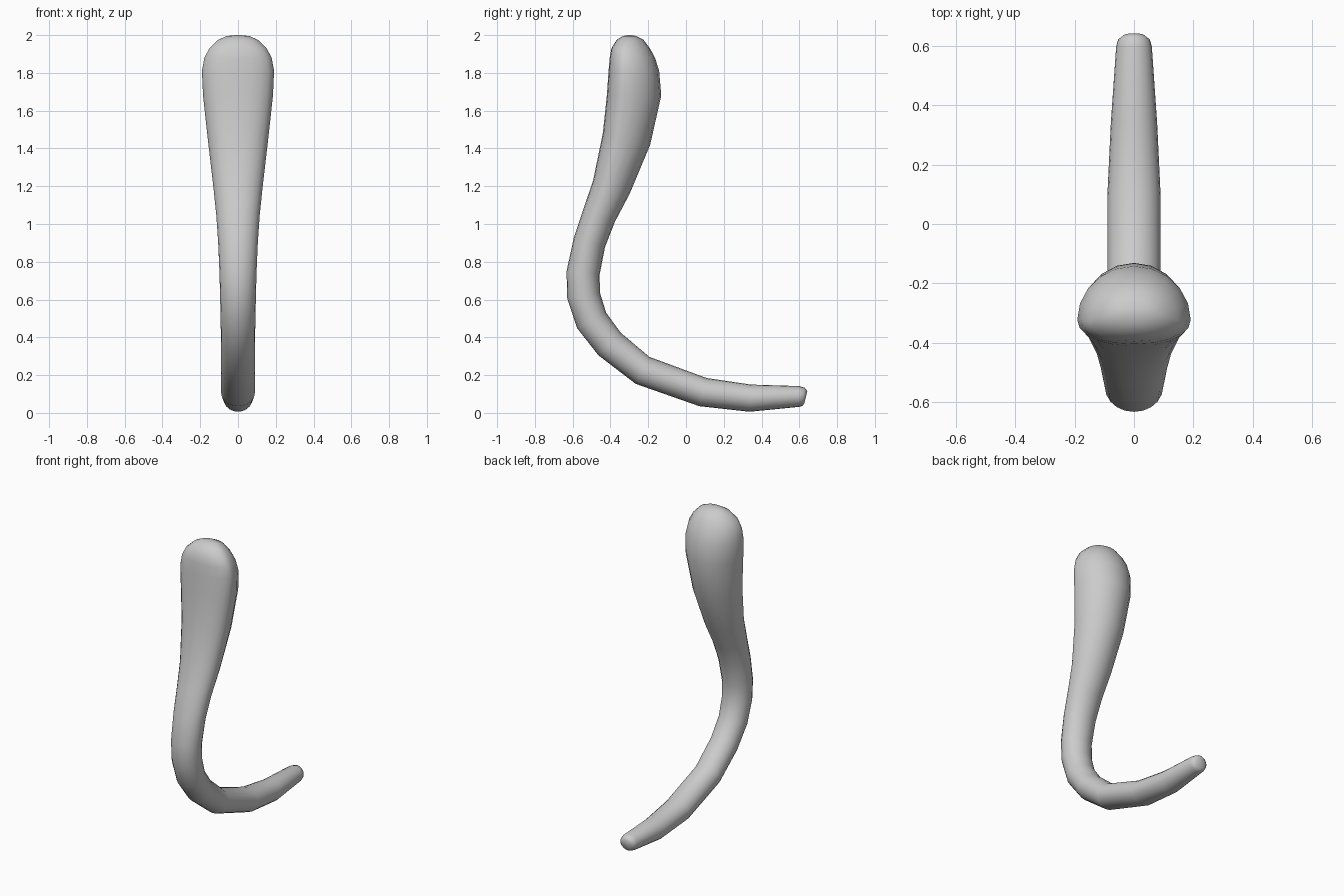
import bpy, bmesh
from math import cos, sin, pi, copysign
from mathutils import Vector

SIDES = 20

# Stations from lower tip to top: y, z, half depth, half width, flatness of front
STATIONS = [
    (0.634, 0.082, 0.034, 0.035, 0.0),
    (0.622, 0.085, 0.049, 0.053, 0.0),
    (0.598, 0.087, 0.055, 0.060, 0.0),
    (0.340, 0.078, 0.072, 0.078, 0.0),
    (0.090, 0.110, 0.077, 0.090, 0.0),
    (-0.230, 0.225, 0.080, 0.090, 0.0),
    (-0.405, 0.365, 0.084, 0.090, 0.0),
    (-0.500, 0.490, 0.087, 0.092, 0.0),
    (-0.542, 0.620, 0.088, 0.095, 0.0),
    (-0.545, 0.740, 0.088, 0.098, 0.1),
    (-0.512, 0.900, 0.086, 0.105, 0.2),
    (-0.460, 1.045, 0.090, 0.115, 0.3),
    (-0.395, 1.195, 0.103, 0.131, 0.5),
    (-0.315, 1.450, 0.129, 0.161, 0.8),
    (-0.275, 1.680, 0.144, 0.185, 1.0),
    (-0.276, 1.810, 0.134, 0.191, 1.0),
    (-0.284, 1.880, 0.120, 0.178, 1.0),
    (-0.293, 1.930, 0.102, 0.152, 0.9),
    (-0.296, 1.975, 0.071, 0.105, 0.6),
    (-0.300, 1.995, 0.035, 0.060, 0.2),
    (-0.300, 2.000, 0.008, 0.015, 0.0),
]


def section(h, w, flat):
    """Oval that turns into a D shape (flat front, round back)."""
    shift = -0.35 * h * flat
    for i in range(SIDES):
        a = 2 * pi * i / SIDES
        s = sin(a)
        if s >= 0:
            yield w * cos(a), shift + (h - shift) * s
        else:
            yield w * copysign(abs(cos(a)) ** (1 - 0.15 * flat), cos(a)), shift + (h + shift) * s


# Curved handle: lofted rings along the path
bm = bmesh.new()
rings = []
for k, (y, z, h, w, flat) in enumerate(STATIONS):
    a = STATIONS[max(k - 1, 0)]
    b = STATIONS[min(k + 1, len(STATIONS) - 1)]
    t = Vector((b[0] - a[0], b[1] - a[1])).normalized()
    if z > 1.65:
        t = Vector((0, 1))
    n = Vector((t.y, -t.x))
    rings.append([bm.verts.new((x, y + d * n.x, z + d * n.y))
                  for x, d in section(h, w, flat)])

for r0, r1 in zip(rings, rings[1:]):
    for i in range(SIDES):
        j = (i + 1) % SIDES
        bm.faces.new((r0[i], r0[j], r1[j], r1[i]))
bm.faces.new(rings[0])
bm.faces.new(rings[-1])
bmesh.ops.recalc_face_normals(bm, faces=bm.faces)
for f in bm.faces:
    f.smooth = True

mesh = bpy.data.meshes.new("curved_handle")
bm.to_mesh(mesh)
bm.free()
handle = bpy.data.objects.new("curved_handle", mesh)
bpy.context.collection.objects.link(handle)
